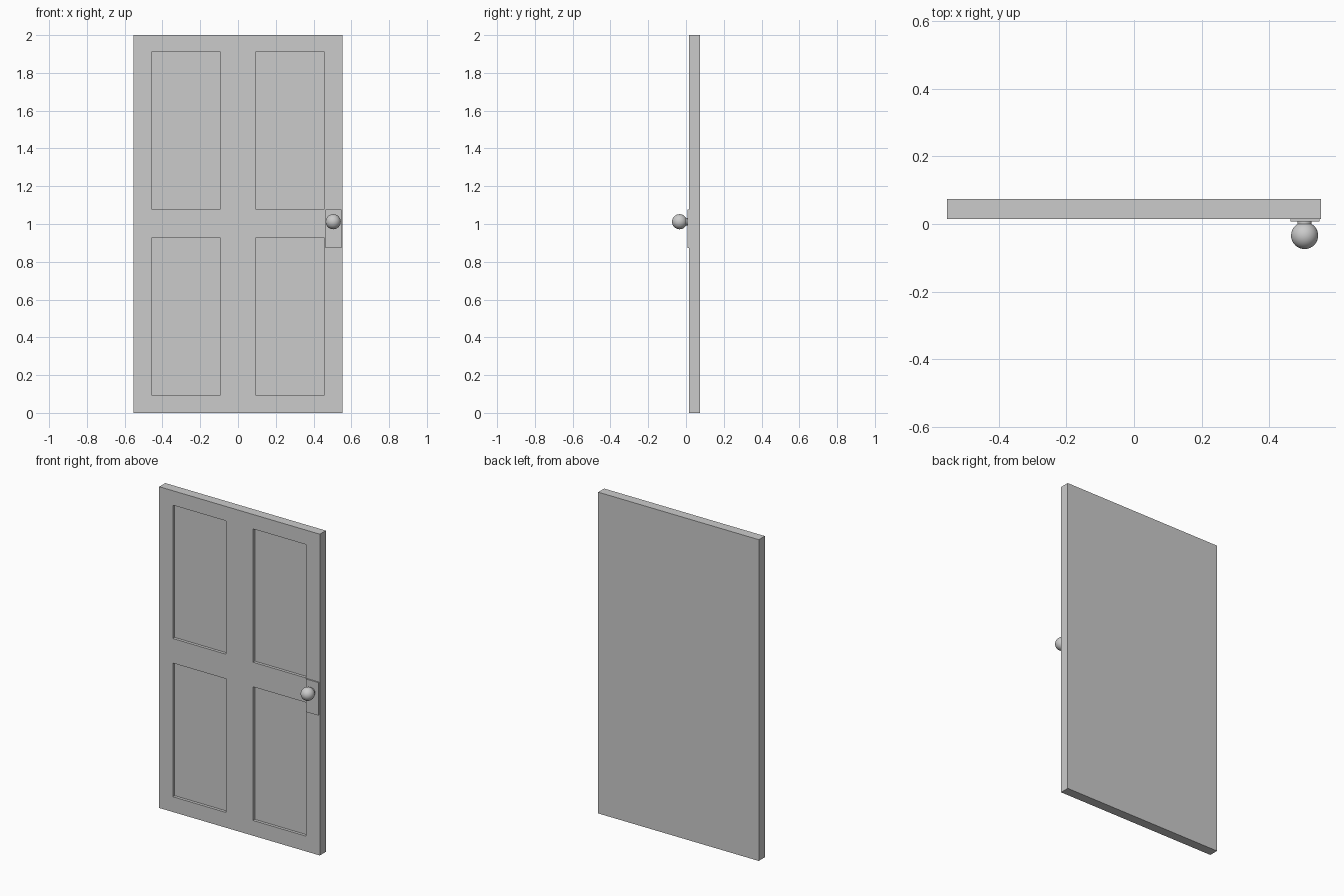
import bpy, bmesh, math
from mathutils import Vector

if "Cube" in bpy.data.objects:
    bpy.data.objects.remove(bpy.data.objects["Cube"])

FRONT, BACK = 0.015, 0.074      # y of the slab faces
HALF_W, HEIGHT = 0.553, 2.0
RECESS = 0.018
PANEL_X = [(-0.459, -0.093), (0.093, 0.459)]
PANEL_Z = [(0.095, 0.927), (1.08, 1.91)]
KNOB_X, KNOB_Z = 0.504, 1.012


def box(bm, lo, hi):
    bmesh.ops.create_cube(bm, size=1)
    lo, hi = Vector(lo), Vector(hi)
    bmesh.ops.scale(bm, vec=hi - lo, verts=bm.verts)
    bmesh.ops.translate(bm, vec=(lo + hi) / 2, verts=bm.verts)


def make_object(name, bm):
    mesh = bpy.data.meshes.new(name)
    bm.to_mesh(mesh)
    bm.free()
    ob = bpy.data.objects.new(name, mesh)
    bpy.context.collection.objects.link(ob)
    return ob


def front_faces(bm):
    bm.normal_update()
    return [f for f in bm.faces if f.normal.y < -0.9]


# Door slab: cut the front face along the panel borders, sink the panels
bm = bmesh.new()
box(bm, (-HALF_W, FRONT, 0), (HALF_W, BACK, HEIGHT))
cuts = [((x, 0, 0), (1, 0, 0)) for pair in PANEL_X for x in pair]
cuts += [((0, 0, z), (0, 0, 1)) for pair in PANEL_Z for z in pair]
for co, no in cuts:
    faces = front_faces(bm)
    edges = {e for f in faces for e in f.edges}
    verts = {v for f in faces for v in f.verts}
    bmesh.ops.bisect_plane(bm, geom=faces + list(edges) + list(verts),
                           plane_co=co, plane_no=no)


def is_panel(face):
    c = face.calc_center_median()
    return (any(a < c.x < b for a, b in PANEL_X)
            and any(a < c.z < b for a, b in PANEL_Z))


panels = [f for f in front_faces(bm) if is_panel(f)]
sunk = bmesh.ops.extrude_discrete_faces(bm, faces=panels)["faces"]
bmesh.ops.translate(bm, vec=(0, RECESS, 0),
                    verts=list({v for f in sunk for v in f.verts}))
bmesh.ops.recalc_face_normals(bm, faces=bm.faces)
make_object("door_slab", bm)

# Lock plate behind the knob
bm = bmesh.new()
box(bm, (0.463, 0.007, 0.873), (0.548, FRONT, 1.078))
make_object("knob_plate", bm)

# Knob neck
bpy.ops.mesh.primitive_cylinder_add(vertices=32, radius=0.021, depth=0.025,
                                    location=(KNOB_X, 0.0005, KNOB_Z),
                                    rotation=(math.pi / 2, 0, 0))
bpy.context.object.name = "knob_neck"
bpy.ops.object.shade_smooth_by_angle()

# Round knob
bpy.ops.mesh.primitive_uv_sphere_add(segments=32, ring_count=16, radius=0.04,
                                     location=(KNOB_X, -0.034, KNOB_Z),
                                     rotation=(math.pi / 2, 0, 0))
bpy.context.object.name = "door_knob"
bpy.ops.object.shade_smooth()
